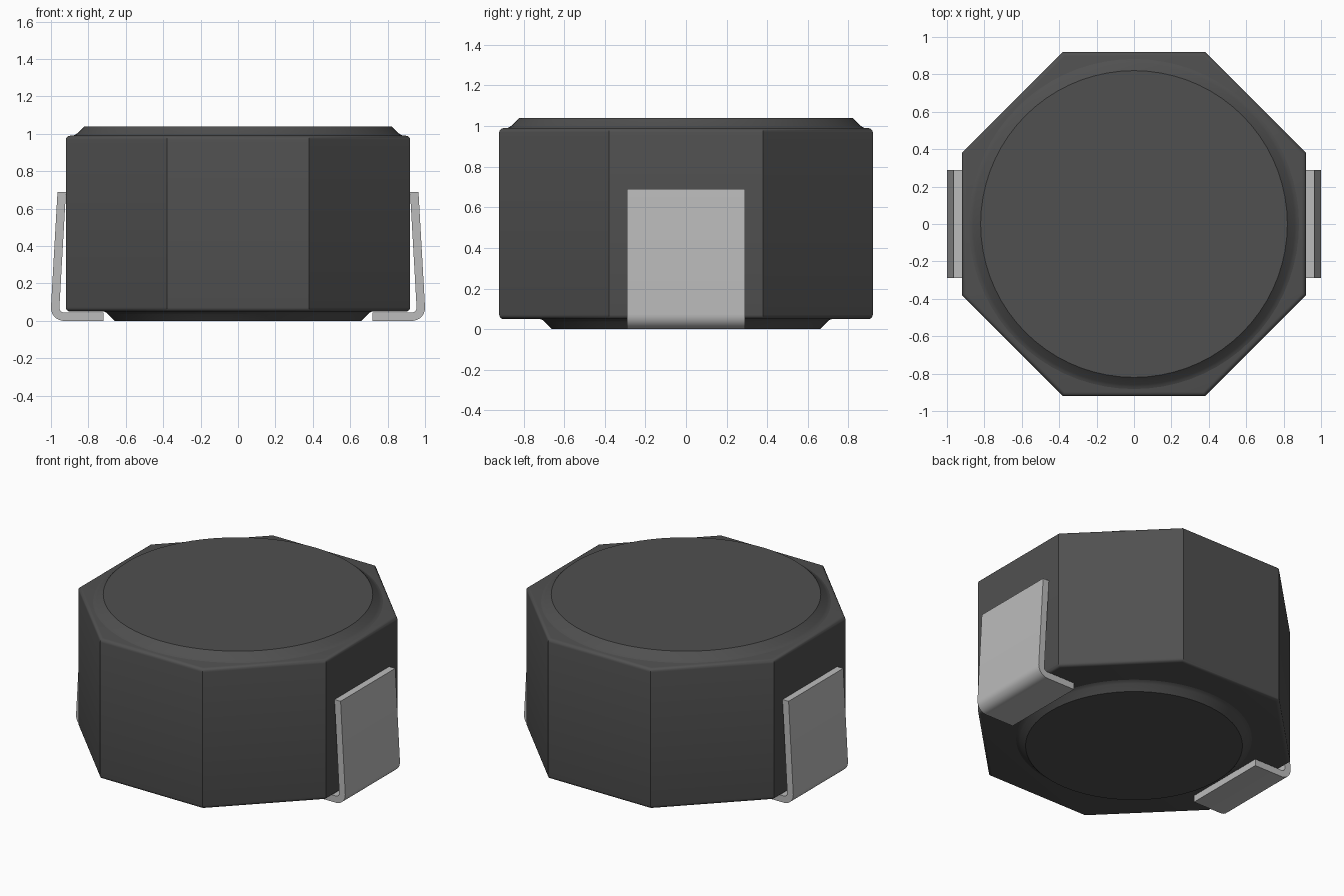
import bpy, bmesh, math

old = bpy.data.objects.get("Cube")
if old:
    bpy.data.objects.remove(old, do_unlink=True)


def material(name, value, roughness):
    m = bpy.data.materials.new(name)
    m.use_nodes = True
    colour = (value, value, value, 1)
    m.diffuse_color = colour
    shader = next(n for n in m.node_tree.nodes if n.type == 'BSDF_PRINCIPLED')
    shader.inputs["Base Color"].default_value = colour
    shader.inputs["Roughness"].default_value = roughness
    return m


charcoal = material("charcoal", 0.08, 0.6)
light_grey = material("light grey metal", 0.50, 0.4)


def finish(name, bm, mat, angle=30):
    bmesh.ops.recalc_face_normals(bm, faces=bm.faces[:])
    mesh = bpy.data.meshes.new(name)
    bm.to_mesh(mesh)
    bm.free()
    mesh.materials.append(mat)
    ob = bpy.data.objects.new(name, mesh)
    bpy.context.collection.objects.link(ob)
    bpy.ops.object.select_all(action='DESELECT')
    ob.select_set(True)
    bpy.context.view_layer.objects.active = ob
    bpy.ops.object.shade_smooth_by_angle(angle=math.radians(angle))
    return ob


def prism(points, offset):
    """Extrude a closed outline of 3D points along offset."""
    bm = bmesh.new()
    face = bm.faces.new([bm.verts.new(p) for p in points])
    ext = bmesh.ops.extrude_face_region(bm, geom=[face])
    moved = [g for g in ext["geom"] if isinstance(g, bmesh.types.BMVert)]
    bmesh.ops.translate(bm, verts=moved, vec=offset)
    return bm


def lathe(name, profile, mat, sides=72):
    """Closed solid of revolution from (radius, z) points."""
    bm = bmesh.new()
    rings = [[bm.verts.new((r * math.cos(2 * math.pi * i / sides),
                            r * math.sin(2 * math.pi * i / sides), z))
              for i in range(sides)] for r, z in profile]
    for a, b in zip(rings, rings[1:]):
        for i in range(sides):
            j = (i + 1) % sides
            bm.faces.new((a[i], a[j], b[j], b[i]))
    bm.faces.new(rings[0])
    bm.faces.new(rings[-1])
    return finish(name, bm, mat)


# Octagonal housing with rounded top and bottom rims
W, C, BOTTOM, TOP = 0.92, 0.38, 0.05, 0.99
octagon = [(C, -W), (W, -C), (W, C), (C, W), (-C, W), (-W, C), (-W, -C), (-C, -W)]
bm = prism([(x, y, BOTTOM) for x, y in octagon], (0, 0, TOP - BOTTOM))
rims = [e for e in bm.edges if abs(e.verts[0].co.z - e.verts[1].co.z) < 1e-4]
bmesh.ops.bevel(bm, geom=rims, offset=0.022, segments=4, profile=0.5, affect='EDGES')
finish("housing", bm, charcoal)

# Raised round cap and base, each flaring into the housing
lathe("top_cap", [(0.86, 0.96), (0.885, 0.989), (0.872, 0.994), (0.86, 1.002),
                  (0.82, 1.04)], charcoal)
lathe("bottom_pad", [(0.66, 0.0), (0.695, 0.036), (0.706, 0.045), (0.72, 0.051),
                     (0.70, 0.08)], charcoal)


# Bent metal terminals: foot, rounded bend, and leaning upright
def arc(cx, cz, r, start, end, n=8):
    return [(cx + r * math.cos(math.radians(start + (end - start) * i / n)),
             cz + r * math.sin(math.radians(start + (end - start) * i / n)))
            for i in range(n + 1)]


outline = ([(0.72, 0.0)] + arc(0.93, 0.07, 0.07, -90, 3) + [(0.965, 0.69), (0.92, 0.69)]
           + arc(0.93, 0.07, 0.025, 3, -90) + [(0.72, 0.045)])
for side, name in ((1, "left_terminal"), (-1, "right_terminal")):
    bm = prism([(side * x, -0.29, z) for x, z in outline], (0, 0.58, 0))
    finish(name, bm, light_grey)
